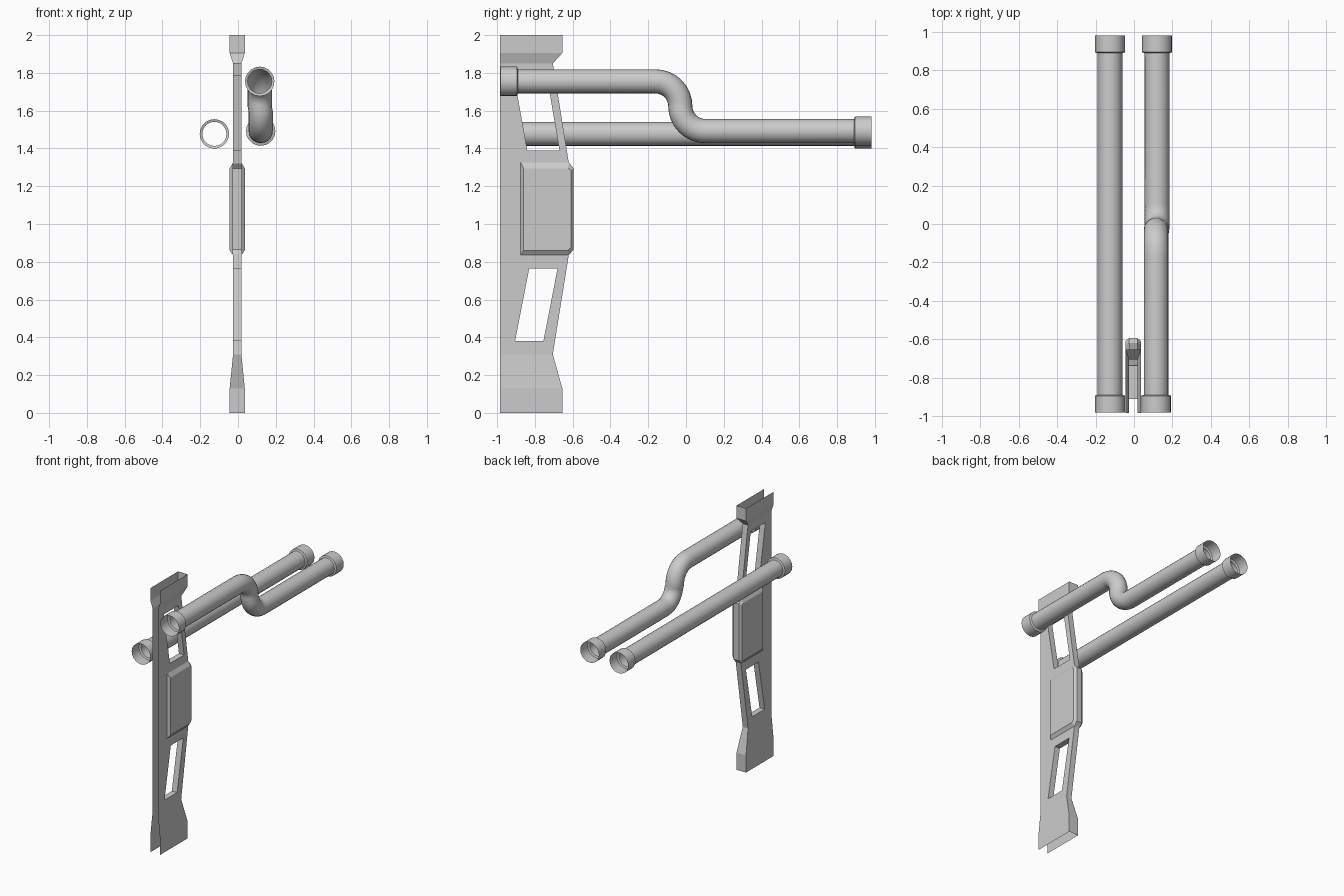
import bpy, bmesh
from math import sin, cos, pi, radians

if "Cube" in bpy.data.objects:
    bpy.data.objects.remove(bpy.data.objects["Cube"])

grey = bpy.data.materials.new("light grey")
grey.use_nodes = True
grey.diffuse_color = (0.6, 0.6, 0.6, 1)
grey.node_tree.nodes["Principled BSDF"].inputs["Base Color"].default_value = (0.6, 0.6, 0.6, 1)


def finish(name, bm, smooth=False):
    bmesh.ops.recalc_face_normals(bm, faces=bm.faces)
    mesh = bpy.data.meshes.new(name)
    bm.to_mesh(mesh)
    bm.free()
    mesh.materials.append(grey)
    obj = bpy.data.objects.new(name, mesh)
    bpy.context.collection.objects.link(obj)
    if smooth:
        bpy.ops.object.select_all(action='DESELECT')
        obj.select_set(True)
        bpy.context.view_layer.objects.active = obj
        bpy.ops.object.shade_smooth_by_angle(angle=radians(35))
    return obj


def tube(name, stations, sides=20):
    """Open tube through stations of (x, y, z, pitch, radius)."""
    bm = bmesh.new()
    rings = []
    for x, y, z, pitch, r in stations:
        ring = []
        for i in range(sides):
            a = 2 * pi * i / sides
            up = r * sin(a)
            ring.append(bm.verts.new((x + r * cos(a), y - up * sin(pitch), z + up * cos(pitch))))
        rings.append(ring)
    for a, b in zip(rings, rings[1:]):
        for i in range(sides):
            j = (i + 1) % sides
            bm.faces.new((a[i], a[j], b[j], b[i]))
    return finish(name, bm, True)


# Pipes with a wider collar at each open end
PIPE, COLLAR, END, STEP = 0.064, 0.078, 0.982, 0.895


def with_collars(x0, z0, x1, z1, middle=()):
    front = [(x0, -END, z0, 0, COLLAR), (x0, -STEP, z0, 0, COLLAR), (x0, -STEP + 0.005, z0, 0, PIPE)]
    back = [(x1, STEP - 0.005, z1, 0, PIPE), (x1, STEP, z1, 0, COLLAR), (x1, END, z1, 0, COLLAR)]
    return front + list(middle) + back


tube("straight_pipe", with_collars(-0.125, 1.477, -0.125, 1.477))

high, low, mid_y = 1.755, 1.492, -0.03
bend = (high - low) / 2
s_bend = []
steps = 8
for i in range(steps + 1):
    a = pi / 2 * i / steps
    s_bend.append((0.115, mid_y - bend + bend * sin(a), high - bend + bend * cos(a), -a, PIPE))
for i in range(1, steps + 1):
    a = pi / 2 * (1 - i / steps)
    s_bend.append((0.12, mid_y + bend - bend * sin(a), low + bend - bend * cos(a), -a, PIPE))
tube("bent_pipe", with_collars(0.115, high, 0.12, low, s_bend))

# Upright channel: rows of (z, half width, window front, window back, rear edge)
CX, FRONT, WIDE, THIN = -0.004, -0.985, 0.04, 0.022
rows = [
    (0.00, WIDE, -0.905, -0.755, -0.655),
    (0.13, WIDE, -0.905, -0.755, -0.655),
    (0.31, THIN, -0.905, -0.755, -0.705),
    (0.38, THIN, -0.905, -0.755, -0.694),
    (0.765, THIN, -0.83, -0.68, -0.632),
    (0.84, THIN, -0.83, -0.68, -0.62),
    (1.32, THIN, -0.84, -0.67, -0.62),
    (1.39, THIN, -0.84, -0.67, -0.631),
    (1.79, THIN, -0.912, -0.738, -0.695),
    (1.85, THIN, -0.912, -0.738, -0.705),
    (1.905, WIDE, -0.905, -0.755, -0.655),
    (2.00, WIDE, -0.905, -0.755, -0.655),
]
WINDOWS, BOX_ROW = (3, 7), 5
bm = bmesh.new()
grid = {}
for side in (-1, 1):
    for r, (z, half, w0, w1, rear) in enumerate(rows):
        # keep the inner columns inside the rear edge where the channel narrows
        for c, y in enumerate((FRONT, w0, min(w1, rear - 0.02), rear)):
            grid[side, r, c] = bm.verts.new((CX + side * half, y, z))
    for r in range(len(rows) - 1):
        for c in range(3):
            if not (r in WINDOWS and c == 1):
                bm.faces.new([grid[side, r + i, c + j] for i, j in ((0, 0), (0, 1), (1, 1), (1, 0))])


def cross_wall(a, b):
    bm.faces.new((grid[(-1,) + a], grid[(1,) + a], grid[(1,) + b], grid[(-1,) + b]))


for r in range(len(rows) - 1):
    if r != BOX_ROW:
        cross_wall((r, 3), (r + 1, 3))
for r in WINDOWS:
    corners = [(r, 1), (r, 2), (r + 1, 2), (r + 1, 1)]
    for a, b in zip(corners, corners[1:] + corners[:1]):
        cross_wall(a, b)
finish("upright_channel", bm)

# Raised box wrapped around the middle of the channel
base = [(-0.875, 0.835), (-0.62, 0.835), (-0.595, 0.865), (-0.595, 1.295), (-0.62, 1.325), (-0.875, 1.325)]
cap = [(-0.86, 0.86), (-0.625, 0.86), (-0.61, 0.875), (-0.61, 1.285), (-0.625, 1.295), (-0.86, 1.295)]
bm = bmesh.new()
loops = {}
for side in (-1, 1):
    inner = [bm.verts.new((CX + side * THIN, y, z)) for y, z in base]
    outer = [bm.verts.new((CX + side * WIDE, y, z)) for y, z in cap]
    for i in range(6):
        j = (i + 1) % 6
        bm.faces.new((inner[i], inner[j], outer[j], outer[i]))
    bm.faces.new(outer)
    loops[side] = inner
for i in range(1, 4):
    bm.faces.new((loops[-1][i], loops[-1][i + 1], loops[1][i + 1], loops[1][i]))
finish("raised_box", bm)
